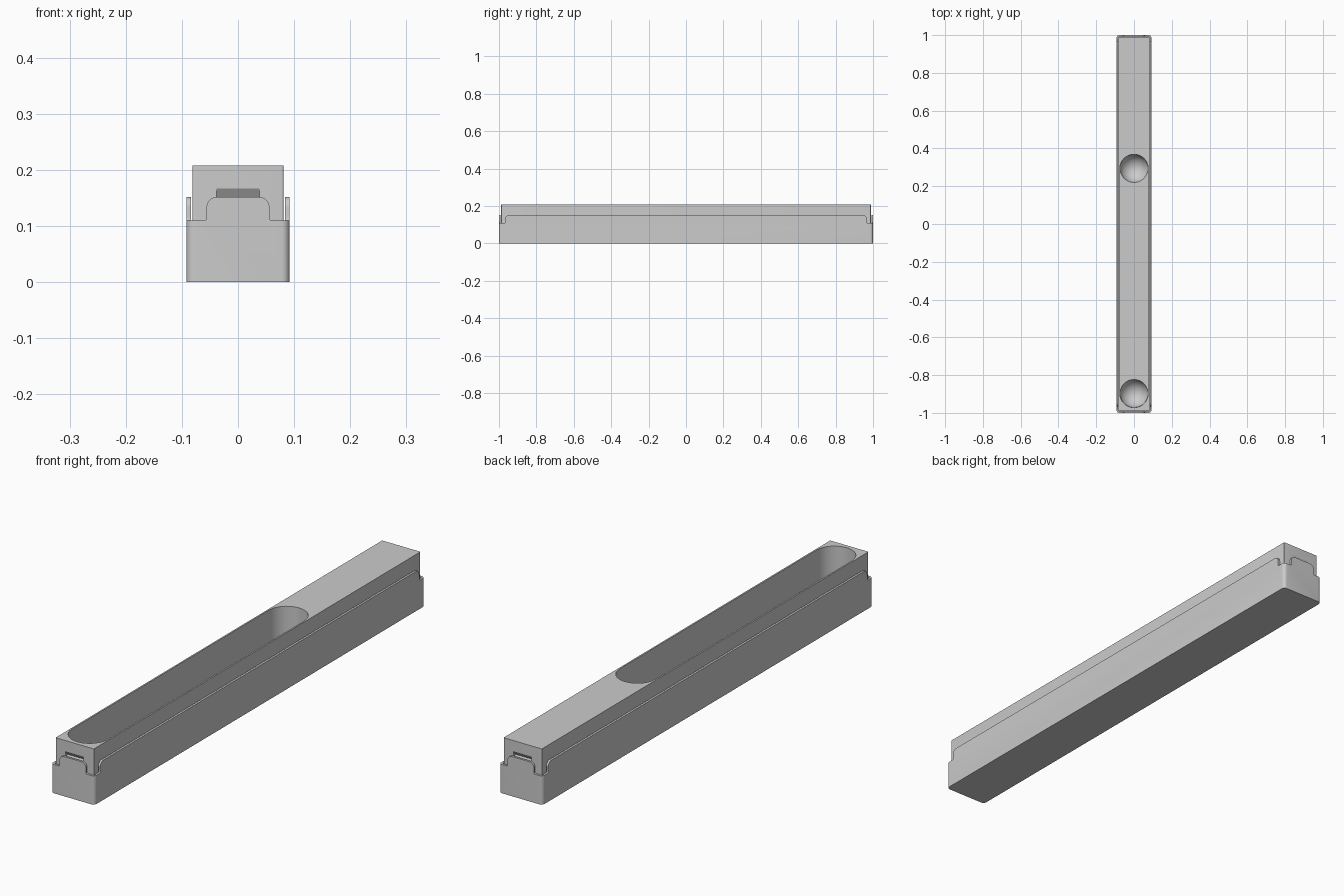
import bpy
import bmesh
from math import pi, sin, cos, asin

if "Cube" in bpy.data.objects:
    bpy.data.objects.remove(bpy.data.objects["Cube"])

grey = bpy.data.materials.new("plain_grey")
grey.use_nodes = True
COLOR = (0.6, 0.6, 0.6, 1)
grey.diffuse_color = COLOR
grey.node_tree.nodes["Principled BSDF"].inputs["Base Color"].default_value = COLOR


def arc(cx, cy, r, start, end, n):
    return [(cx + r * cos(start + (end - start) * i / n),
             cy + r * sin(start + (end - start) * i / n)) for i in range(n + 1)]


def rounded_rect(hx, hy, r):
    corners = [(1, 1), (-1, 1), (-1, -1), (1, -1)]
    return [p for k, (sx, sy) in enumerate(corners)
            for p in arc(sx * (hx - r), sy * (hy - r), r, k * pi / 2, (k + 1) * pi / 2, 6)]


def add_object(name, bm):
    bmesh.ops.recalc_face_normals(bm, faces=bm.faces)
    mesh = bpy.data.meshes.new(name)
    bm.to_mesh(mesh)
    bm.free()
    mesh.materials.append(grey)
    obj = bpy.data.objects.new(name, mesh)
    bpy.context.collection.objects.link(obj)
    return obj


def prism(name, outline, lo, hi, place=lambda u, v, w: (u, v, w)):
    """Extrude a 2D outline from lo to hi; place maps it to x, y, z."""
    bm = bmesh.new()
    rings = [[bm.verts.new(place(u, v, w)) for u, v in outline] for w in (lo, hi)]
    n = len(outline)
    bm.faces.new(rings[0])
    bm.faces.new(rings[1])
    for i in range(n):
        j = (i + 1) % n
        bm.faces.new((rings[0][i], rings[0][j], rings[1][j], rings[1][i]))
    return add_object(name, bm)


def lathe(name, profile, cy, steps=48):
    bm = bmesh.new()
    verts = [bm.verts.new((r, 0, z)) for r, z in profile]
    edges = [bm.edges.new(pair) for pair in zip(verts, verts[1:])]
    bmesh.ops.spin(bm, geom=verts + edges, cent=(0, 0, 0), axis=(0, 0, 1),
                   angle=2 * pi, steps=steps)
    bmesh.ops.remove_doubles(bm, verts=bm.verts, dist=1e-5)
    bmesh.ops.translate(bm, verts=bm.verts, vec=(0, cy, 0))
    return add_object(name, bm)


def cut(obj, cutter):
    mod = obj.modifiers.new("cut", "BOOLEAN")
    mod.operation = "DIFFERENCE"
    mod.solver = "EXACT"
    mod.object = cutter
    bpy.context.view_layer.objects.active = obj
    bpy.ops.object.modifier_apply(modifier=mod.name)
    bpy.data.objects.remove(cutter)


def smooth(obj):
    bpy.ops.object.select_all(action="DESELECT")
    obj.select_set(True)
    bpy.context.view_layer.objects.active = obj
    bpy.ops.object.shade_smooth_by_angle(angle=pi / 6)


# Outer tray: thin walls with a low step at each corner
TOP, STEP = 0.152, 0.11
tray = prism("outer_tray", rounded_rect(0.092, 1.0, 0.014), 0, TOP)
cut(tray, prism("cavity", rounded_rect(0.084, 0.992, 0.006), 0.01, 0.2))

step = ([(-0.019, 0.17)] + arc(-0.019, TOP - 0.019, 0.019, pi / 2, 0, 8)
        + arc(0.004, STEP + 0.004, 0.004, pi, 1.5 * pi, 4) + [(0.06, STEP), (0.06, 0.17)])
for sx in (-1, 1):
    for sy in (-1, 1):
        cut(tray, prism("end_step", step, 0.988, 1.02,
                        lambda u, v, w: (sx * (0.056 + u), sy * w, v)))
        cut(tray, prism("side_step", step, 0.08, 0.11,
                        lambda u, v, w: (sx * w, sy * (0.965 + u), v)))
smooth(tray)

# Inner block with a long round-ended pocket
R, NEAR, FAR, FLOOR = 0.075, -0.897, 0.294, 0.085
block = prism("inner_block", rounded_rect(0.081, 0.988, 0.003), 0.01, 0.208)
pocket = arc(0, FAR, R, 0, pi, 24) + arc(0, NEAR, R, pi, 2 * pi, 24)
cut(block, prism("pocket", pocket, FLOOR, 0.25))

# Round dishes sunk into both ends of the pocket floor
rim, depth = R - 0.001, 0.06
ball = (rim ** 2 + depth ** 2) / (2 * depth)
sweep = asin(rim / ball)
dish = [(ball * sin(sweep * i / 10), FLOOR - depth + ball * (1 - cos(sweep * i / 10)))
        for i in range(11)] + [(rim, FLOOR + 0.02), (0, FLOOR + 0.02)]
for cy in (NEAR, FAR):
    cut(block, lathe("dish", dish, cy))

# Wedge-shaped catch groove in each end of the block
groove = [(1.0, 0.167), (0.988, 0.167), (0.978, 0.152), (0.988, 0.137), (1.0, 0.137)]
for sy in (-1, 1):
    cut(block, prism("catch", groove, -0.038, 0.038, lambda u, v, w: (w, sy * u, v)))
smooth(block)
